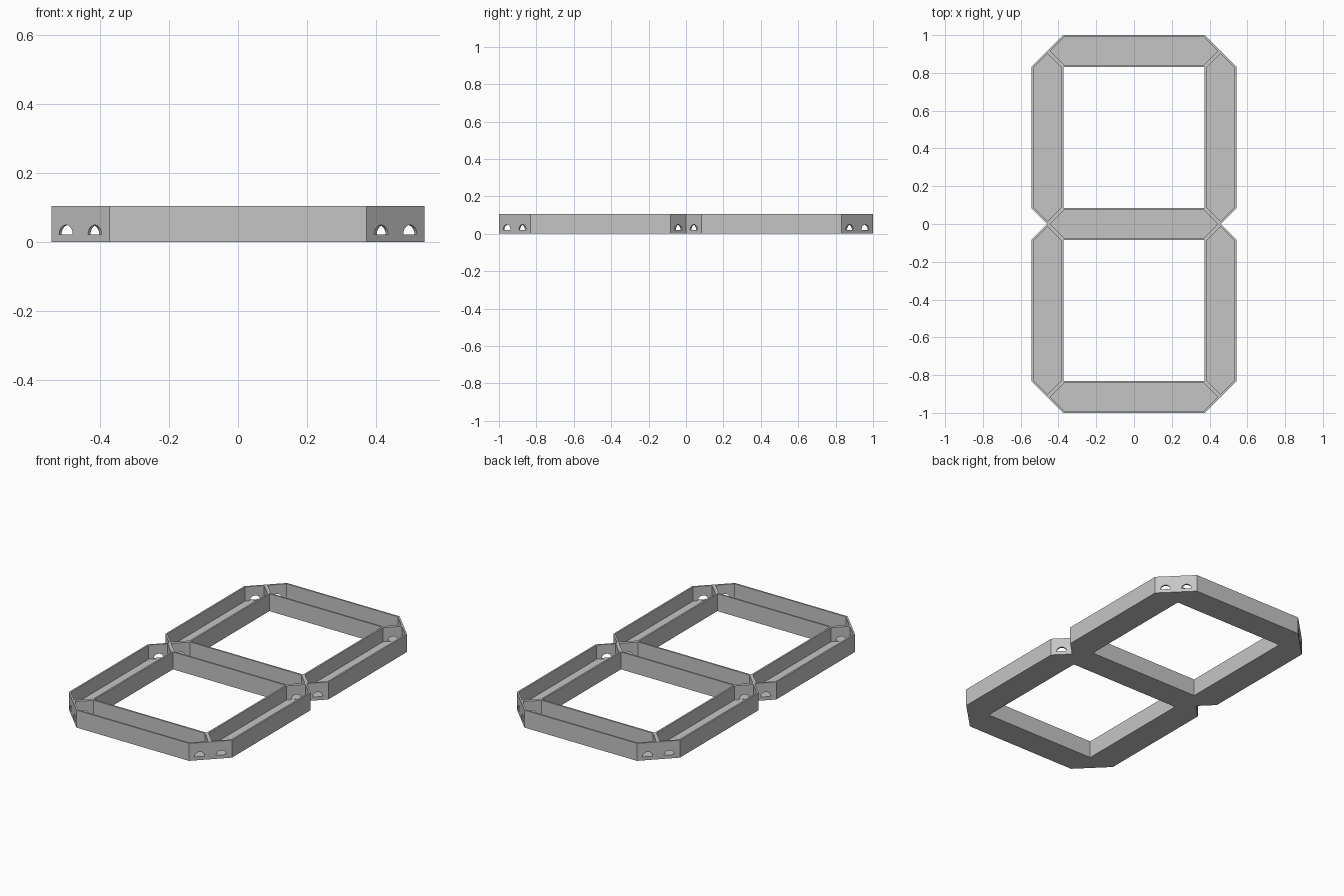
import bpy
import bmesh
from math import pi, cos, sin
from mathutils import Matrix, Vector

HALF_LEN = 0.458    # centre to pointed tip of one segment
HALF_WID = 0.084
HEIGHT = 0.105
WALL = 0.01
FLOOR = 0.02
HOLE_R = 0.028

cube = bpy.data.objects.get("Cube")
if cube:
    bpy.data.objects.remove(cube, do_unlink=True)

grey = bpy.data.materials.new("light_grey_plastic")
grey.use_nodes = True
grey.diffuse_color = (0.56, 0.56, 0.56, 1)
grey.node_tree.nodes["Principled BSDF"].inputs["Base Color"].default_value = (0.56, 0.56, 0.56, 1)


def new_object(name, bm):
    bmesh.ops.recalc_face_normals(bm, faces=bm.faces)
    mesh = bpy.data.meshes.new(name)
    bm.to_mesh(mesh)
    bm.free()
    obj = bpy.data.objects.new(name, mesh)
    bpy.context.collection.objects.link(obj)
    return obj


def prism(bm, points, direction):
    """Extrude a polygon into a closed solid and return its far cap."""
    base = bm.faces.new([bm.verts.new(p) for p in points])
    ext = bmesh.ops.extrude_face_region(bm, geom=[base], use_keep_orig=True)["geom"]
    bmesh.ops.translate(bm, vec=direction, verts=[v for v in ext if isinstance(v, bmesh.types.BMVert)])
    return next(f for f in ext if isinstance(f, bmesh.types.BMFace))


def make_tray():
    """Open six-sided tray with pointed ends."""
    bm = bmesh.new()
    a, w = HALF_LEN - HALF_WID, HALF_WID
    outline = [(-HALF_LEN, 0), (-a, -w), (a, -w), (HALF_LEN, 0), (a, w), (-a, w)]
    top = prism(bm, [(x, y, 0) for x, y in outline], (0, 0, HEIGHT))
    bmesh.ops.recalc_face_normals(bm, faces=bm.faces)
    bmesh.ops.inset_region(bm, faces=[top], thickness=WALL, use_even_offset=True)
    pocket = bmesh.ops.extrude_discrete_faces(bm, faces=[top])["faces"][0]
    bmesh.ops.translate(bm, vec=(0, 0, FLOOR - HEIGHT), verts=pocket.verts)
    return new_object("tray", bm)


def make_cutter():
    """Half-round tunnels through the four slanted end walls."""
    bm = bmesh.new()
    for sx in (-1, 1):
        for sy in (-1, 1):
            out = Vector((sx, sy, 0)).normalized()
            side = Vector((-out.y, out.x, 0))
            mid = Vector((sx * (HALF_LEN - HALF_WID / 2), sy * HALF_WID / 2, FLOOR + 0.001))
            arch = [mid - out * 0.025 + side * HOLE_R * cos(i * pi / 16)
                    + Vector((0, 0, HOLE_R * sin(i * pi / 16))) for i in range(17)]
            prism(bm, arch, out * 0.05)
    return new_object("hole_cutter", bm)


# Cut the wire holes once, then reuse the finished tray for each segment
tray, cutter = make_tray(), make_cutter()
cutter.hide_render = True
mod = tray.modifiers.new("holes", "BOOLEAN")
mod.operation = "DIFFERENCE"
mod.solver = "EXACT"
mod.object = cutter
bpy.context.view_layer.update()
depsgraph = bpy.context.evaluated_depsgraph_get()
segment_mesh = bpy.data.meshes.new_from_object(tray.evaluated_get(depsgraph))
segment_mesh.name = "segment"
segment_mesh.materials.clear()
segment_mesh.materials.append(grey)
for helper in (tray, cutter):
    bpy.data.objects.remove(helper, do_unlink=True)


def place(name, x, y, angle):
    obj = bpy.data.objects.new(name, segment_mesh.copy())
    obj.data.transform(Matrix.Translation((x, y, 0)) @ Matrix.Rotation(angle, 4, "Z"))
    bpy.context.collection.objects.link(obj)


# Three crosswise segments and four lengthwise ones
for name, row in (("front", -1), ("middle", 0), ("back", 1)):
    place(name + "_segment", 0, row * 2 * HALF_LEN, 0)
for end, sy in (("front", -1), ("back", 1)):
    for side, sx in (("right", -1), ("left", 1)):
        place(f"{end}_{side}_segment", sx * HALF_LEN, sy * HALF_LEN, pi / 2)
